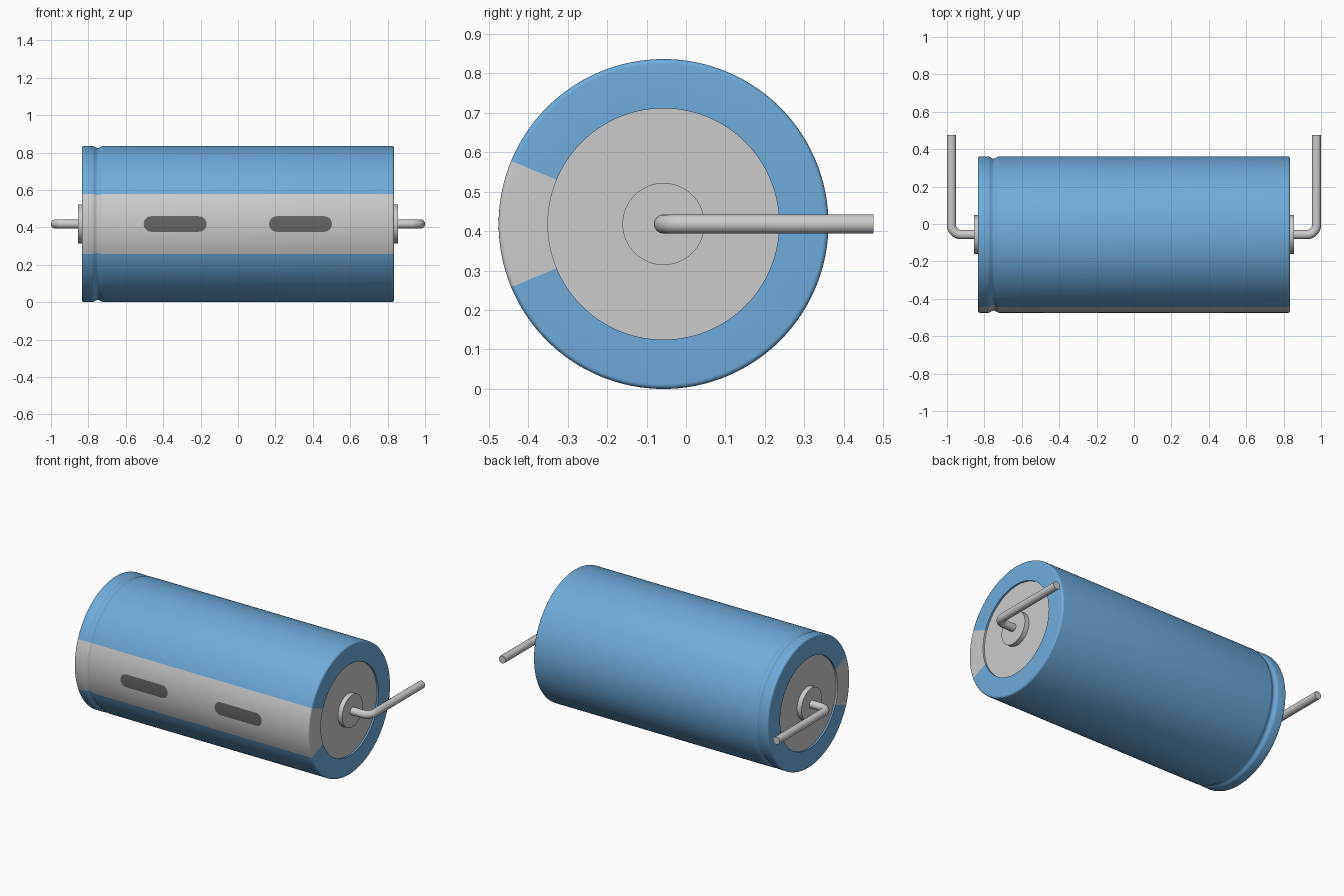
import bpy, bmesh
from math import pi, sin, cos, sqrt, radians

if "Cube" in bpy.data.objects:
    bpy.data.objects.remove(bpy.data.objects["Cube"])

CY, CZ = -0.057, 0.418      # capacitor axis runs along x through here
R, L = 0.418, 0.835         # sleeve radius and half length
LIP, FACE = 0.293, 0.824    # end opening radius, recessed end face


def material(name, rgb):
    m = bpy.data.materials.new(name)
    m.diffuse_color = (*rgb, 1)
    m.use_nodes = True
    m.node_tree.nodes["Principled BSDF"].inputs["Base Color"].default_value = m.diffuse_color
    return m


blue = material("blue_film", (0.16, 0.41, 0.71))
dark = material("dark_print", (0.13, 0.13, 0.13))


def smooth(ob, mat=None):
    if mat:
        ob.data.materials.append(mat)
    bpy.ops.object.select_all(action='DESELECT')
    ob.select_set(True)
    bpy.context.view_layer.objects.active = ob
    bpy.ops.object.shade_smooth_by_angle(angle=radians(35))


def point(x, r, a):
    return (x, CY - r * cos(a), CZ + r * sin(a))


def grid_object(name, rows, mat=None):
    """Skin a grid of points: rows advance along x, columns around the axis."""
    bm = bmesh.new()
    vs = [[bm.verts.new(p) for p in row] for row in rows]
    for a, b in zip(vs, vs[1:]):
        for j in range(len(a) - 1):
            bm.faces.new((a[j], b[j], b[j + 1], a[j + 1]))
    bmesh.ops.remove_doubles(bm, verts=bm.verts, dist=1e-6)
    me = bpy.data.meshes.new(name)
    bm.to_mesh(me)
    bm.free()
    ob = bpy.data.objects.new(name, me)
    bpy.context.collection.objects.link(ob)
    smooth(ob, mat)
    return ob


def revolve(name, profile, a0, a1, steps, mat=None):
    angles = [a0 + (a1 - a0) * i / steps for i in range(steps + 1)]
    return grid_object(name, [[point(x, r, a) for a in angles] for x, r in profile], mat)


def cylinder(name, x, r, depth):
    bpy.ops.mesh.primitive_cylinder_add(vertices=96, radius=r, depth=depth,
                                        location=(x, CY, CZ), rotation=(0, pi / 2, 0))
    ob = bpy.context.object
    ob.name = name
    smooth(ob)


# Sleeve profile: rounded rims, crimp groove near the left end
B = 0.012
rim = [(L - B + B * sin(t), R - B + B * cos(t)) for t in (i * pi / 12 for i in range(7))]
groove = [(-0.75 + 0.03 * i / 6, R - 0.006 * (1 + cos(pi * i / 6))) for i in range(-6, 7)]
profile = ([(-FACE, LIP), (-L, LIP)] + [(-x, r) for x, r in reversed(rim)]
           + groove + rim + [(L, LIP), (FACE, LIP)])

# Blue film and the pale polarity stripe facing the front
S = radians(22.5)
revolve("sleeve", profile, S, 2 * pi - S, 112, blue)
revolve("polarity_stripe", profile, -S, S, 16)

# Dark rounded dashes wrapped on the stripe
H = 0.0415
for i, cx in enumerate((-0.336, 0.334)):
    half = 0.168
    xs = [half - H + H * sin(k * pi / 24) for k in range(13)]
    rows = []
    for x in [-v for v in reversed(xs)] + xs:
        d = max(abs(x) - (half - H), 0)
        h = sqrt(max(H * H - d * d, 0)) / R
        rows.append([point(cx + x, R + 0.001, h * (j / 4 - 1)) for j in range(9)])
    grid_object(f"stripe_dash_{i + 1}", rows, dark)

# Metal can showing at both recessed ends
cylinder("can", 0, LIP + 0.001, 2 * FACE)

for side, s in (("left", -1), ("right", 1)):
    # Round terminal boss
    cylinder(f"{side}_terminal", s * 0.833, 0.104, 0.044)

    # Lead wire bent towards the back
    bend = 0.052
    path = [(0.84, CY)]
    path += [(0.976 - bend + bend * sin(t), CY + bend - bend * cos(t))
             for t in (k * pi / 20 for k in range(11))]
    path += [(0.976, 0.475)]
    cu = bpy.data.curves.new(f"{side}_lead", 'CURVE')
    cu.dimensions = '3D'
    cu.bevel_depth = 0.0245
    cu.bevel_resolution = 6
    cu.use_fill_caps = True
    sp = cu.splines.new('POLY')
    sp.points.add(len(path) - 1)
    for p, (x, y) in zip(sp.points, path):
        p.co = (s * x, y, CZ, 1)
    ob = bpy.data.objects.new(f"{side}_lead", cu)
    bpy.context.collection.objects.link(ob)
    bpy.ops.object.select_all(action='DESELECT')
    ob.select_set(True)
    bpy.context.view_layer.objects.active = ob
    bpy.ops.object.convert(target='MESH')
    smooth(bpy.context.object)
